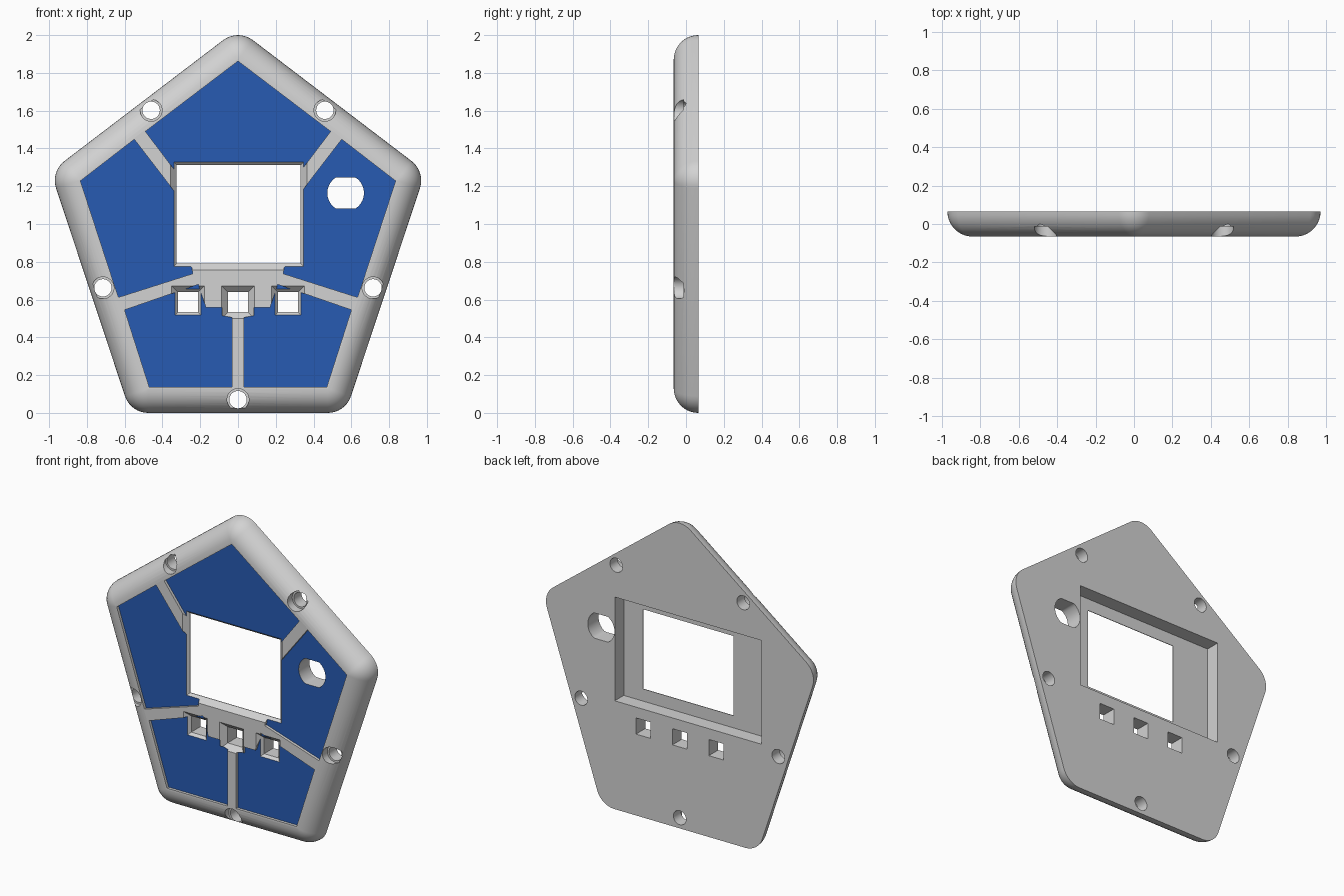
import bpy, bmesh, math
from mathutils import Vector

if "Cube" in bpy.data.objects:
    bpy.data.objects.remove(bpy.data.objects["Cube"])

FRONT, BACK, R = -0.065, 0.065, 0.13
POCKET = FRONT + 0.018


def material(name, rgb):
    m = bpy.data.materials.new(name)
    m.diffuse_color = (*rgb, 1)
    m.use_nodes = True
    m.node_tree.nodes["Principled BSDF"].inputs["Base Color"].default_value = m.diffuse_color
    return m


GREY = material("light grey", (0.65, 0.65, 0.65))
BLUE = material("blue", (0.02, 0.105, 0.45))


def mesh_object(name, bm):
    bmesh.ops.recalc_face_normals(bm, faces=bm.faces)
    me = bpy.data.meshes.new(name)
    bm.to_mesh(me)
    bm.free()
    ob = bpy.data.objects.new(name, me)
    bpy.context.collection.objects.link(ob)
    return ob


def loft(name, rings):
    """Closed solid through rings given as (outline, y)."""
    bm = bmesh.new()
    loops = [[bm.verts.new((x, y, z)) for x, z in pts] for pts, y in rings]
    for a, b in zip(loops, loops[1:]):
        for i in range(len(a)):
            j = (i + 1) % len(a)
            bm.faces.new((a[i], a[j], b[j], b[i]))
    bm.faces.new(loops[0])
    bm.faces.new(loops[-1])
    return mesh_object(name, bm)


def rect(x0, x1, z0, z1, grow=0.0):
    return [(x0 - grow, z0 - grow), (x1 + grow, z0 - grow),
            (x1 + grow, z1 + grow), (x0 - grow, z1 + grow)]


def circle(x, z, r, n=32, flat=9.0):
    """Circle outline, cut flat above and below at the given half height."""
    pts = []
    for i in range(n):
        a = 2 * math.pi * (i + 0.5) / n
        pts.append((x + r * math.cos(a), z + max(-flat, min(flat, r * math.sin(a)))))
    return pts


def mirrored(pts):
    return [(-x, z) for x, z in pts]


# Body: pentagon plate with a full quarter-round rim
corners = [(0.475, 0.13), (0.84, 1.23), (0, 1.87), (-0.84, 1.23), (-0.475, 0.13)]


def rim_outline(offset, steps=8):
    """Pentagon grown outward by offset, with rounded corners."""
    pts = []
    for i, c in enumerate(corners):
        p, q, s = (Vector(v) for v in (corners[i - 1], c, corners[(i + 1) % 5]))
        d0, d1 = q - p, s - q
        a0 = math.atan2(-d0.x, d0.y)
        a1 = math.atan2(-d1.x, d1.y)
        turn = (a1 - a0) % (2 * math.pi)
        for k in range(steps + 1):
            a = a0 + turn * k / steps
            pts.append((q.x + offset * math.cos(a), q.y + offset * math.sin(a)))
    return pts


levels = [i * math.pi / 20 for i in range(10)] + [math.pi / 2 - 0.025]
body = loft("case_front_plate",
            [(rim_outline(R * math.cos(t)), BACK - R * math.sin(t)) for t in levels])

cutters = []


def cut(name, *rings):
    ob = loft(name, rings)
    ob.hide_render = True
    cutters.append(ob)


# Shallow pockets for the blue panels
top_half = [(0.49, 1.49), (0.32, 1.265)]
top = [(0, 1.862)] + top_half + mirrored(top_half)[::-1]
side = [(0.549, 1.448), (0.834, 1.228), (0.633, 0.612), (0.24, 0.737),
        (0.245, 0.772), (0.32, 0.80), (0.32, 1.15)]
low = [(0.032, 0.138), (0.47, 0.138), (0.6, 0.545), (0.21, 0.68),
       (0.17, 0.557), (0.085, 0.557), (0.085, 0.515), (0.032, 0.505)]
for i, p in enumerate([top, side, mirrored(side), low, mirrored(low)]):
    cut(f"panel_cutter_{i}", (p, FRONT - 0.05), (p, POCKET))

# Display recess from the back, window opening and its chamfer
win = (-0.325, 0.332, 0.79, 1.312)
cut("display_recess_cutter", (rect(-0.594, 0.471, 0.71, 1.39), -0.028),
    (rect(-0.594, 0.471, 0.71, 1.39), 0.1))
cut("window_cutter", (rect(*win), -0.1), (rect(*win), 0.0))
cut("window_chamfer_cutter", (rect(*win, 0.043), FRONT - 0.01), (rect(*win), -0.032))

# Button openings with flared fronts
for x in (-0.264, 0, 0.264):
    b = (x - 0.053, x + 0.053, 0.533, 0.639)
    cut("button_cutter", (rect(*b), -0.1), (rect(*b), 0.1))
    cut("button_flare_cutter", (rect(*b, 0.044), FRONT - 0.01), (rect(*b), -0.031))

# Double-flat socket hole
socket = circle(0.57, 1.164, 0.097, 48, 0.083)
cut("socket_cutter", (socket, -0.1), (socket, 0.1))

# Screw holes with counterbores
for x, z in [(0, 0.07), (0.715, 0.662), (-0.715, 0.662), (0.46, 1.602), (-0.46, 1.602)]:
    cut("screw_cutter", (circle(x, z, 0.046), -0.1), (circle(x, z, 0.046), 0.1))
    cut("counterbore_cutter", (circle(x, z, 0.058), -0.1), (circle(x, z, 0.058), -0.013))

for c in cutters:
    m = body.modifiers.new(c.name, 'BOOLEAN')
    m.operation, m.solver, m.object = 'DIFFERENCE', 'EXACT', c
deps = bpy.context.evaluated_depsgraph_get()
me = bpy.data.meshes.new_from_object(body.evaluated_get(deps))
body.modifiers.clear()
body.data = me
for c in cutters:
    bpy.data.objects.remove(c)

# Pocket floors are blue, everything else grey
me.materials.clear()
me.materials.append(GREY)
me.materials.append(BLUE)
bpy.context.view_layer.objects.active = body
body.select_set(True)
bpy.ops.object.shade_smooth_by_angle(angle=math.radians(30))
for p in me.polygons:
    p.material_index = int(p.normal.y < -0.99 and abs(p.center.y - POCKET) < 0.001)
    if abs(p.normal.y) > 0.999:
        p.use_smooth = False
